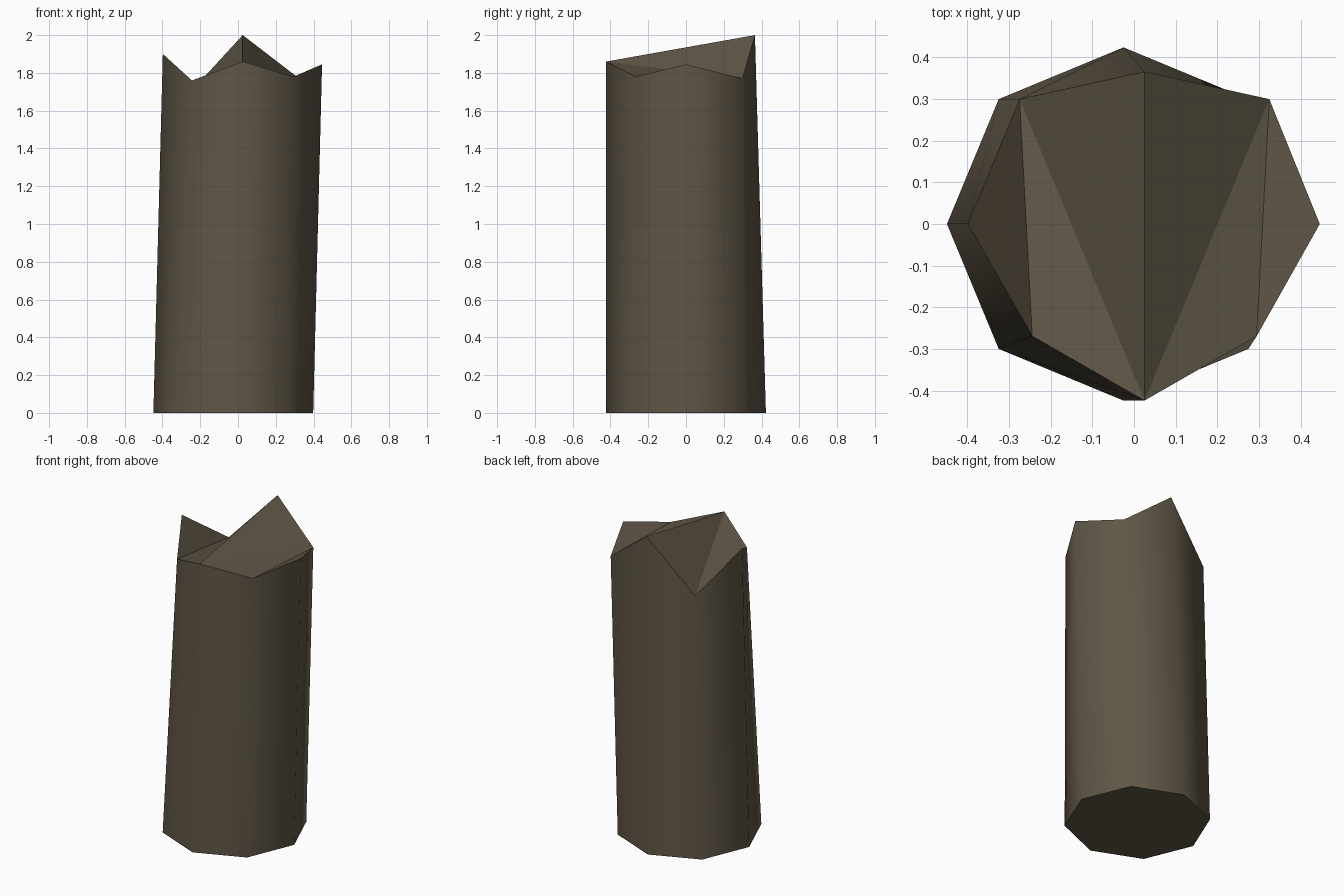
import bpy, bmesh, math

if "Cube" in bpy.data.objects:
    bpy.data.objects.remove(bpy.data.objects["Cube"])

# Broken eight-sided post: (radius, height) of the rim at each 45 degree step from +x
RADIUS = 0.423
LEAN = 0.025
RIM = [(0.42, 1.845), (0.423, 1.77), (0.365, 2.0), (0.423, 1.675),
       (0.423, 1.9), (0.38, 1.76), (0.423, 1.86), (0.38, 1.78)]
# Splintered top, as triangles between rim points
SPLINTERS = [(4, 5, 3), (3, 5, 6), (2, 3, 6), (1, 2, 6), (1, 6, 7), (0, 1, 7)]


def ring_point(i, radius, x, z):
    a = i * math.pi / 4
    return (x + radius * math.cos(a), radius * math.sin(a), z)


bm = bmesh.new()
base = [bm.verts.new(ring_point(i, RADIUS, -LEAN, 0)) for i in range(8)]
rim = [bm.verts.new(ring_point(i, r, LEAN, z)) for i, (r, z) in enumerate(RIM)]

# Rounded side wall
for i in range(8):
    j = (i + 1) % 8
    bm.faces.new((base[i], base[j], rim[j], rim[i])).smooth = True

# Flat bottom and jagged top
bm.faces.new(base[::-1])
for tri in SPLINTERS:
    bm.faces.new([rim[k] for k in tri])

# Keep the cap edges sharp
bm.normal_update()
bmesh.ops.recalc_face_normals(bm, faces=bm.faces)
for e in bm.edges:
    e.smooth = all(f.smooth for f in e.link_faces)

mesh = bpy.data.meshes.new("broken_post")
bm.to_mesh(mesh)
bm.free()

wood = bpy.data.materials.new("dark_weathered_wood")
wood.diffuse_color = (0.115, 0.093, 0.061, 1)
wood.use_nodes = True
wood.node_tree.nodes["Principled BSDF"].inputs["Base Color"].default_value = wood.diffuse_color
mesh.materials.append(wood)
bpy.context.collection.objects.link(bpy.data.objects.new("broken_post", mesh))
